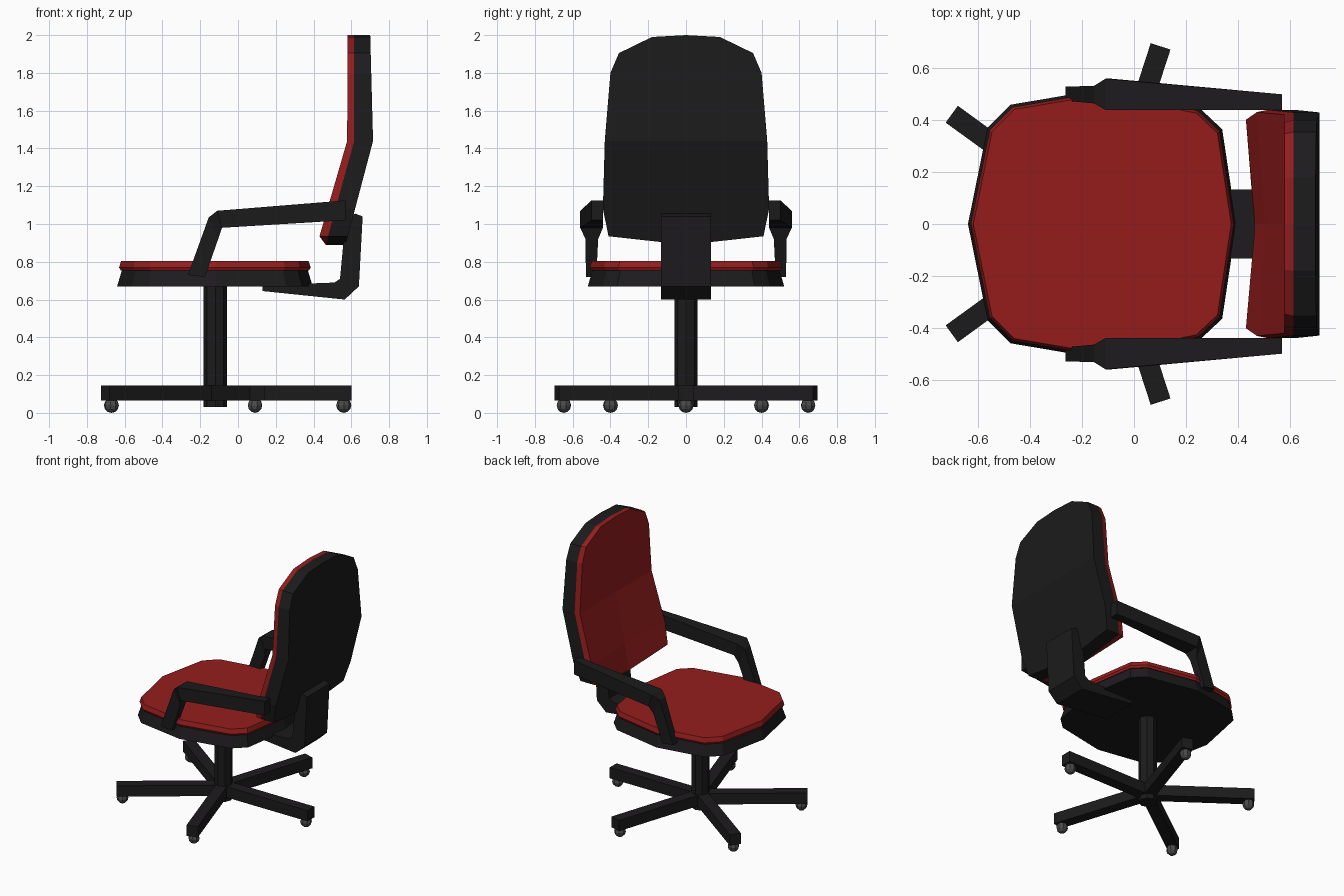
import bpy, bmesh, math
from mathutils import Matrix, Vector

if "Cube" in bpy.data.objects:
    bpy.data.objects.remove(bpy.data.objects["Cube"])


def material(name, rgb):
    m = bpy.data.materials.new(name)
    m.diffuse_color = (*rgb, 1)
    m.use_nodes = True
    m.node_tree.nodes["Principled BSDF"].inputs["Base Color"].default_value = m.diffuse_color
    return m


BLACK = material("black_plastic", (0.012, 0.011, 0.012))
RED = material("red_fabric", (0.30, 0.012, 0.012))
GREY = material("caster_grey", (0.07, 0.07, 0.07))
CX = -0.12  # axis of the column


def finish(name, bm, mat):
    bmesh.ops.recalc_face_normals(bm, faces=bm.faces)
    me = bpy.data.meshes.new(name)
    bm.to_mesh(me)
    bm.free()
    me.materials.append(mat)
    ob = bpy.data.objects.new(name, me)
    bpy.context.collection.objects.link(ob)
    return ob


def loft(name, rings, mat):
    """Skin equal-length rings of points and cap both ends."""
    bm = bmesh.new()
    vs = [[bm.verts.new(p) for p in r] for r in rings]
    n = len(rings[0])
    for a, b in zip(vs, vs[1:]):
        for i in range(n):
            j = (i + 1) % n
            bm.faces.new((a[i], a[j], b[j], b[i]))
    bm.faces.new(vs[0])
    bm.faces.new(vs[-1])
    return finish(name, bm, mat)


# Seat: twelve-sided outline, black shell and red cushion
half = [(-0.64, 0), (-0.565, 0.37), (-0.475, 0.46), (-0.12, 0.52),
        (0.255, 0.445), (0.34, 0.365), (0.395, 0)]
outline = half + [(x, -y) for x, y in half[-2:0:-1]]


def ring(s, z):
    return [(CX + (x - CX) * s, y * s, z) for x, y in outline]


loft("seat_shell", [ring(1, 0.67), ring(0.95, 0.757)], BLACK)
loft("seat_cushion", [ring(0.965, 0.755), ring(0.98, 0.77), ring(0.96, 0.803)], RED)

# Backrest: rows of half width, side height, middle height
ROWS = [(0.41, 0.935, 0.89), (0.44, 1.08, 1.08), (0.43, 1.44, 1.44),
        (0.40, 1.80, 1.80), (0.355, 1.905, 1.905), (0.18, 1.99, 2.0)]


def lean(x_low, x_mid, x_top, z):
    if z > 1.44:
        return x_mid + (x_top - x_mid) * (z - 1.44) / 0.56
    return x_mid + (x_low - x_mid) * (1.44 - z) / 0.51


def back_slab(name, front, rear, scale, dish, mat):
    bm = bmesh.new()
    layers = []
    for prof, s, d in ((front, scale, dish), (rear, 1, 0)):
        grid = []
        for w, zs, zm in ROWS:
            row = []
            for k in (-1, 0, 1):
                z = zs if k else zm
                x = lean(*prof, z)
                if k == 0 and z < 1.44:
                    x += d * (1.44 - z) / 0.51
                row.append(bm.verts.new((x, k * w * s, z)))
            grid.append(row)
        layers.append(grid)
    for g in layers:
        for a, b in zip(g, g[1:]):
            for i in (0, 1):
                bm.faces.new((a[i], a[i + 1], b[i + 1], b[i]))
    # side wall joining the two layers
    loops = [g[0] + [r[2] for r in g[1:]] + [g[-1][1]] + [r[0] for r in g[:0:-1]]
             for g in layers]
    n = len(loops[0])
    for i in range(n):
        j = (i + 1) % n
        bm.faces.new((loops[0][i], loops[0][j], loops[1][j], loops[1][i]))
    return finish(name, bm, mat)


back_slab("back_cushion", (0.43, 0.578, 0.58), (0.475, 0.615, 0.615), 0.98, 0.045, RED)
back_slab("back_shell", (0.475, 0.615, 0.615), (0.58, 0.715, 0.70), 1, 0, BLACK)

# Bent bracket joining seat and back
bracket = [(0.13, 0.645), (0.565, 0.60), (0.64, 0.67), (0.66, 1.04), (0.62, 1.055),
           (0.57, 1.03), (0.54, 0.71), (0.51, 0.69), (0.13, 0.675)]
loft("back_bracket", [[(x, y, z) for x, z in bracket] for y in (-0.133, 0.133)], BLACK)

# Armrests: lower point, upper point, inner y, outer y
ARM = [((-0.175, 0.72), (-0.265, 0.73), 0.475, 0.53),
       ((-0.105, 0.92), (-0.155, 1.035), 0.465, 0.532),
       ((-0.085, 0.98), (-0.11, 1.07), 0.44, 0.56),
       ((0.57, 1.02), (0.57, 1.125), 0.44, 0.50)]
for side, name in ((-1, "armrest_right"), (1, "armrest_left")):
    loft(name, [[(a[0], side * i, a[1]), (a[0], side * o, a[1]),
                 (b[0], side * o, b[1]), (b[0], side * i, b[1])]
                for a, b, i, o in ARM], BLACK)

# Central column
bm = bmesh.new()
bmesh.ops.create_cone(bm, cap_ends=True, segments=8, radius1=0.062, radius2=0.062,
                      depth=0.65, matrix=Matrix.Translation((CX, 0, 0.355)))
finish("column", bm, BLACK)

# Five-star base with casters
for k in range(5):
    turn = Matrix.Translation((CX, 0, 0)) @ Matrix.Rotation(k * math.tau / 5, 4, 'Z')
    bm = bmesh.new()
    bmesh.ops.create_cube(bm, size=1, matrix=turn @ Matrix.Translation((0.36, 0, 0.105))
                          @ Matrix.Diagonal((0.72, 0.08, 0.08, 1)))
    finish(f"base_leg_{k + 1}", bm, BLACK)
    bm = bmesh.new()
    bmesh.ops.create_uvsphere(bm, u_segments=8, v_segments=6, radius=0.04,
                              matrix=turn @ Matrix.Translation((0.68, 0, 0.04)))
    finish(f"caster_{k + 1}", bm, GREY)
